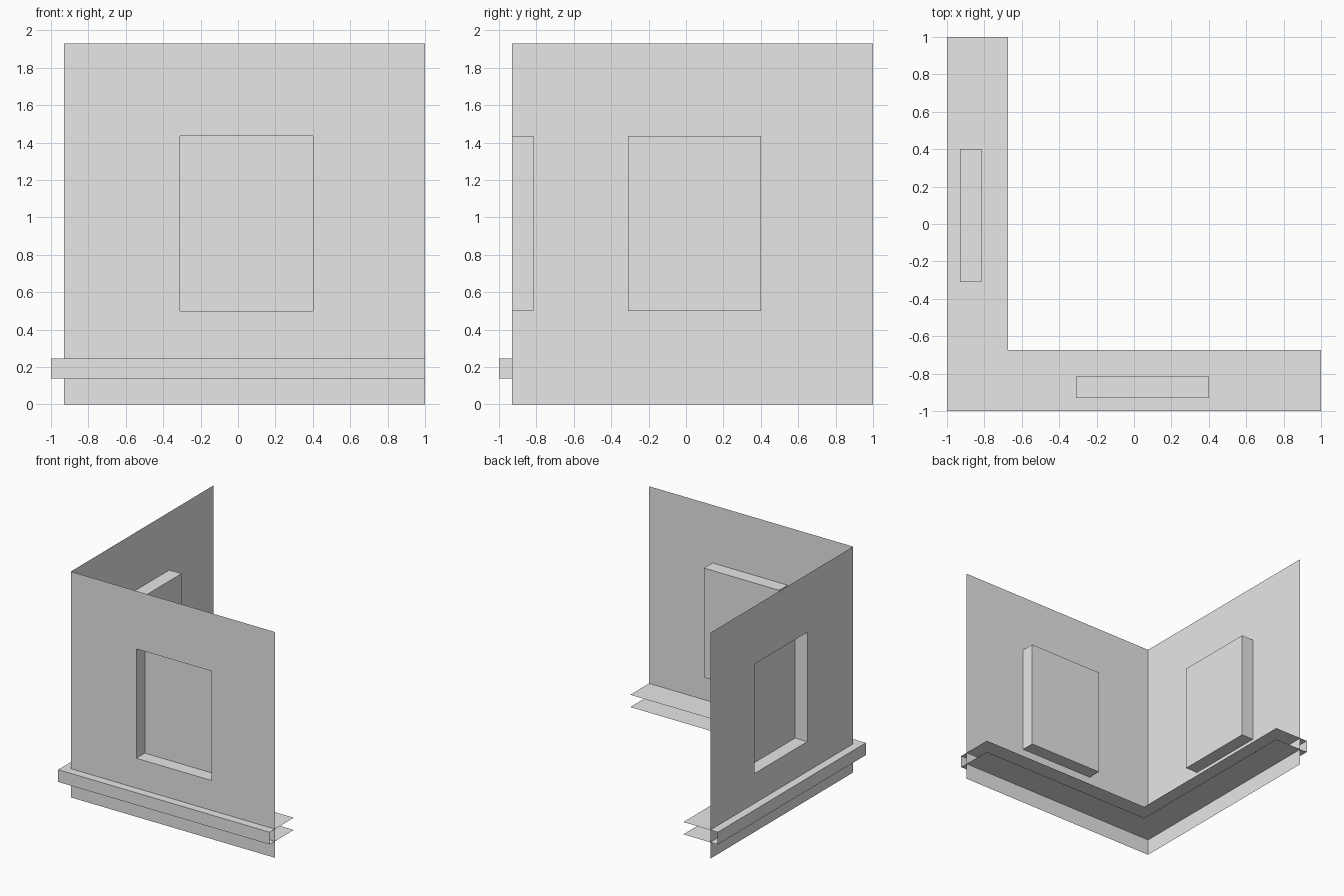
import bpy
import bmesh

cube = bpy.data.objects.get("Cube")
if cube:
    bpy.data.objects.remove(cube, do_unlink=True)

grey = bpy.data.materials.new("plain_grey")
grey.use_nodes = True
colour = (0.8, 0.8, 0.8, 1)
grey.diffuse_color = colour
grey.node_tree.nodes["Principled BSDF"].inputs["Base Color"].default_value = colour

OUT, END = -0.93, 1.0        # wall plane and far end of each wall
TOP = 1.93
WIN_X, WIN_Z = (-0.31, 0.40), (0.50, 1.435)
RECESS = -0.815              # plane of the window pane


def finish(bm, name):
    bmesh.ops.remove_doubles(bm, verts=bm.verts, dist=0.0001)
    mesh = bpy.data.meshes.new(name)
    bm.to_mesh(mesh)
    bm.free()
    mesh.materials.append(grey)
    obj = bpy.data.objects.new(name, mesh)
    bpy.context.collection.objects.link(obj)
    return obj


def quad(bm, *points):
    return bm.faces.new([bm.verts.new(p) for p in points])


def swap_sides(bm):
    # Reflect across the corner diagonal, keeping faces outward
    for v in bm.verts:
        v.co.x, v.co.y = v.co.y, v.co.x
    bmesh.ops.reverse_faces(bm, faces=bm.faces)


def wall(name, side):
    # Single sheet with a window opening
    bm = bmesh.new()
    xs, zs = (OUT, *WIN_X, END), (0, *WIN_Z, TOP)
    for i in range(3):
        for j in range(3):
            if (i, j) != (1, 1):
                a, b, c, d = xs[i], xs[i + 1], zs[j], zs[j + 1]
                quad(bm, (a, OUT, c), (b, OUT, c), (b, OUT, d), (a, OUT, d))
    if side:
        swap_sides(bm)
    finish(bm, name)


def window(name, side):
    # Recess: pane and four reveals
    bm = bmesh.new()
    (a, b), (c, d) = WIN_X, WIN_Z
    ring = [(a, c), (b, c), (b, d), (a, d)]
    quad(bm, *[(x, RECESS, z) for x, z in ring])
    for (x1, z1), (x2, z2) in zip(ring, ring[1:] + ring[:1]):
        quad(bm, (x1, OUT, z1), (x2, OUT, z2), (x2, RECESS, z2), (x1, RECESS, z1))
    if side:
        swap_sides(bm)
    finish(bm, name)


for label, side in (("front", False), ("right", True)):
    wall(label + "_wall", side)
    window(label + "_window_recess", side)

# Ledge: open channel profile (offset, height) mitred around the corner
profile = [(-0.675, 0.14), (-1.0, 0.14), (-1.0, 0.245), (-0.675, 0.245)]
bm = bmesh.new()
for (p, z1), (q, z2) in zip(profile, profile[1:]):
    quad(bm, (p, p, z1), (q, q, z2), (END, q, z2), (END, p, z1))
    quad(bm, (p, p, z1), (p, END, z1), (q, END, z2), (q, q, z2))
bmesh.ops.reverse_faces(bm, faces=bm.faces)
finish(bm, "ledge")
